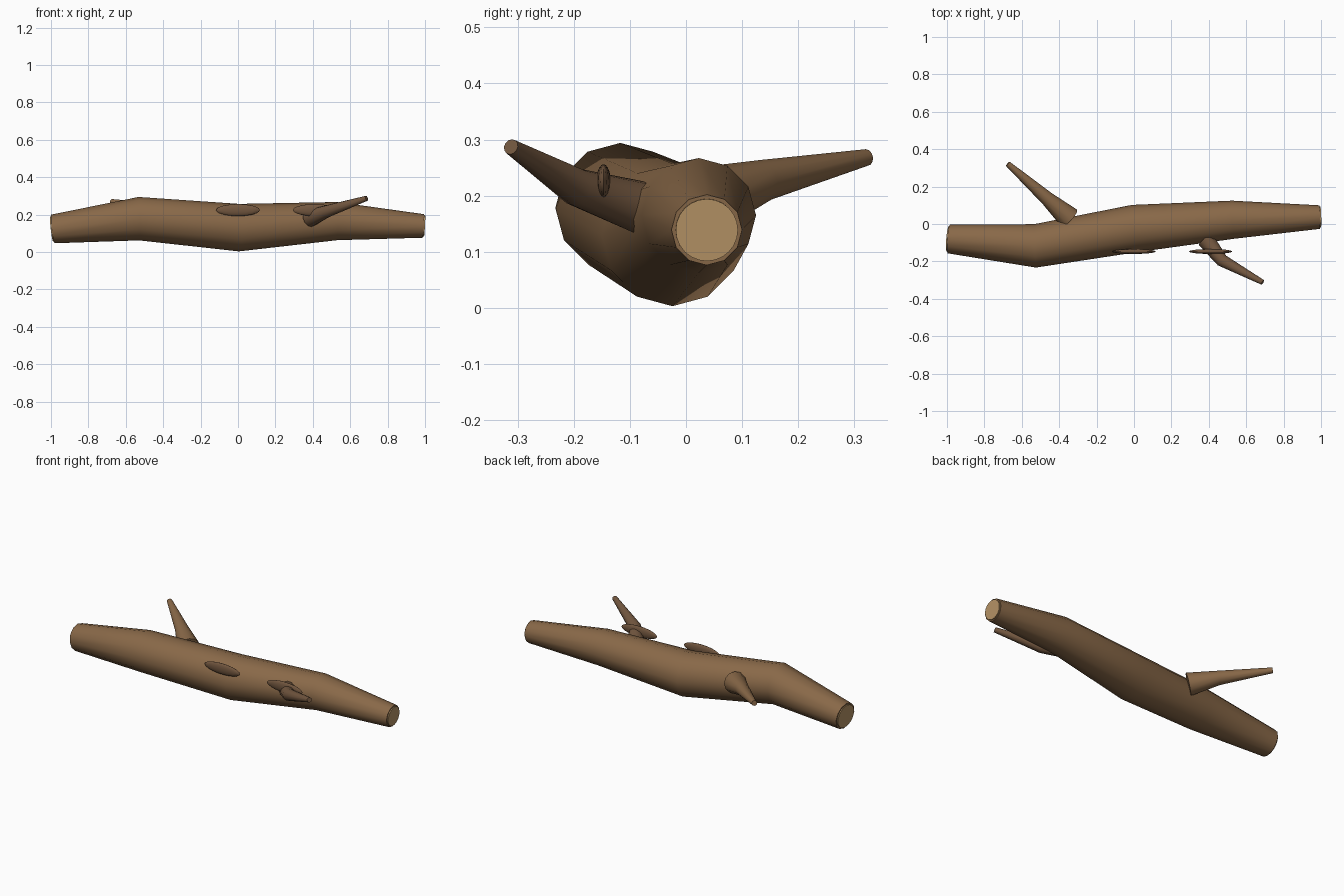
import bpy, bmesh, math
from mathutils import Vector

if "Cube" in bpy.data.objects:
    bpy.data.objects.remove(bpy.data.objects["Cube"])


def material(name, rgb):
    m = bpy.data.materials.new(name)
    m.diffuse_color = (*rgb, 1)
    m.use_nodes = True
    m.node_tree.nodes["Principled BSDF"].inputs["Base Color"].default_value = m.diffuse_color
    return m


BARK = material("bark", (0.25, 0.14, 0.065))
DARK = material("dark_bark", (0.17, 0.095, 0.05))
WOOD = material("cut_wood", (0.46, 0.29, 0.13))


def finish(bm, name, mat):
    bmesh.ops.recalc_face_normals(bm, faces=bm.faces)
    me = bpy.data.meshes.new(name)
    bm.to_mesh(me)
    bm.free()
    ob = bpy.data.objects.new(name, me)
    bpy.context.collection.objects.link(ob)
    me.materials.append(mat)
    bpy.ops.object.select_all(action='DESELECT')
    ob.select_set(True)
    bpy.context.view_layer.objects.active = ob
    bpy.ops.object.shade_smooth_by_angle(angle=math.radians(40))
    return ob


def tube(name, path, mat, sides=12):
    """Tapered tube through (x, y, z, radius) points, rings square to the path."""
    bm = bmesh.new()
    pts = [Vector(p[:3]) for p in path]
    rings = []
    for i, p in enumerate(pts):
        t = Vector()
        if i > 0:
            t += (p - pts[i - 1]).normalized()
        if i < len(pts) - 1:
            t += (pts[i + 1] - p).normalized()
        t.normalize()
        side = t.cross(Vector((0, 0, 1))).normalized()
        up = side.cross(t)
        rings.append([bm.verts.new(p + path[i][3] * (side * math.cos(a) + up * math.sin(a)))
                      for a in (2 * math.pi * k / sides for k in range(sides))])
    for a, b in zip(rings, rings[1:]):
        for k in range(sides):
            n = (k + 1) % sides
            bm.faces.new((a[k], a[n], b[n], b[k]))
    bm.faces.new(rings[0])
    bm.faces.new(rings[-1])
    return finish(bm, name, mat)


# Crooked trunk
trunk = [(-0.99, -0.08, 0.123, 0.077), (-0.53, -0.117, 0.178, 0.116),
         (0.005, -0.024, 0.130, 0.127), (0.53, 0.023, 0.165, 0.102),
         (0.992, 0.037, 0.139, 0.063)]
tube("log_trunk", trunk, BARK)

# Pale cut discs on both ends
for name, end, inner in (("cut_left", trunk[0], trunk[1]), ("cut_right", trunk[-1], trunk[-2])):
    e = Vector(end[:3])
    d = (e - Vector(inner[:3])).normalized()
    r = end[3] * 0.88
    tube(name, [(*(e - d * 0.01), r), (*(e + d * 0.006), r)], WOOD, 24)

# Broken branches
tube("front_branch", [(0.385, -0.085, 0.18, 0.047), (0.47, -0.195, 0.215, 0.034),
                      (0.688, -0.312, 0.287, 0.014)], DARK)
tube("back_branch", [(-0.345, 0.03, 0.19, 0.062), (-0.463, 0.135, 0.226, 0.038),
                     (-0.675, 0.322, 0.268, 0.015)], BARK)

# Flat bark knots on the front
for i, x in enumerate((0.0, 0.41)):
    bm = bmesh.new()
    bmesh.ops.create_uvsphere(bm, u_segments=16, v_segments=10, radius=1)
    bmesh.ops.scale(bm, vec=(0.117, 0.013, 0.032), verts=bm.verts)
    bmesh.ops.translate(bm, vec=(x, -0.147, 0.224), verts=bm.verts)
    finish(bm, f"bark_knot_{i + 1}", DARK)
